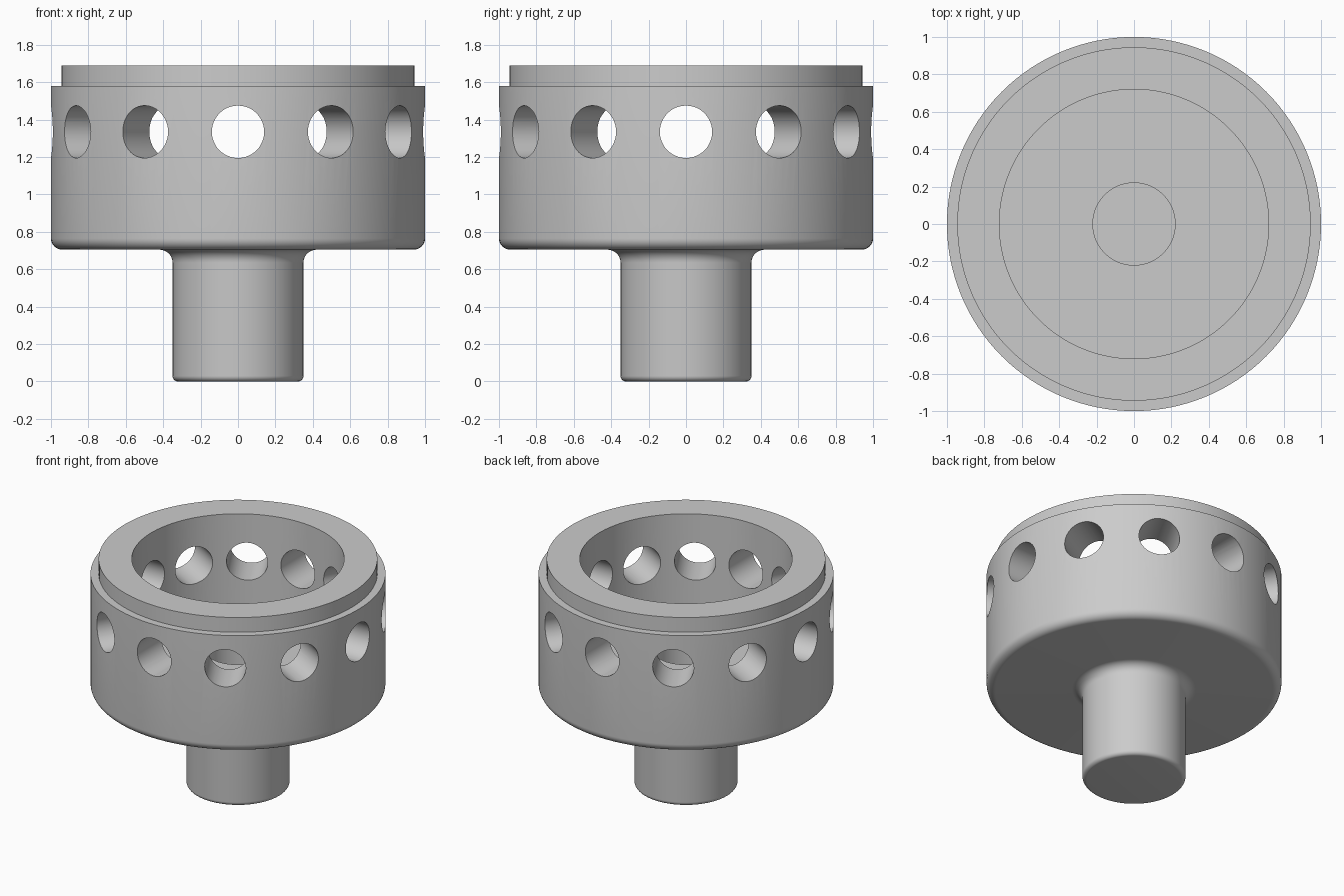
import bpy
import bmesh
from math import sin, cos, pi, radians
from mathutils import Matrix, Vector

SEGMENTS = 128
HOLES = 12
HOLE_Z = 1.335
HOLE_RADIUS = 0.14

cube = bpy.data.objects.get("Cube")
if cube:
    bpy.data.objects.remove(cube)


def arc(cx, cz, radius, start, end, steps=8):
    """Points of a fillet in the profile plane, angles in degrees."""
    angles = [radians(start + (end - start) * i / steps) for i in range(steps + 1)]
    return [(cx + radius * cos(a), cz + radius * sin(a)) for a in angles]


def add_object(name, bm):
    mesh = bpy.data.meshes.new(name)
    bm.to_mesh(mesh)
    bm.free()
    obj = bpy.data.objects.new(name, mesh)
    bpy.context.collection.objects.link(obj)
    return obj


def lathe(name, profile):
    """Revolve a (radius, height) profile around z."""
    bm = bmesh.new()
    verts = [bm.verts.new((r, 0, z)) for r, z in profile]
    edges = [bm.edges.new(pair) for pair in zip(verts, verts[1:])]
    bmesh.ops.spin(bm, geom=verts + edges, cent=(0, 0, 0), axis=(0, 0, 1),
                   angle=2 * pi, steps=SEGMENTS)
    bmesh.ops.remove_doubles(bm, verts=bm.verts, dist=0.0005)
    bmesh.ops.recalc_face_normals(bm, faces=bm.faces)
    return add_object(name, bm)


# Shank, cup, stepped rim, cavity and central bore as one turned profile
profile = [(0, 0)]
profile += arc(0.32, 0.03, 0.03, -90, 0)        # rounded shank end
profile += arc(0.42, 0.635, 0.07, 180, 90)      # fillet under the cup
profile += arc(0.94, 0.765, 0.06, -90, 0)       # rounded cup base
profile += [(1, 1.58), (0.945, 1.58), (0.945, 1.69), (0.72, 1.69)]
profile += [(0.72, 1.0), (0.22, 1.0), (0.22, 0.14), (0, 0.14)]
body = lathe("turned_cup_body", profile)

# Ring of radial drills
bm = bmesh.new()
for i in range(HOLES):
    turn = Matrix.Rotation(2 * pi * i / HOLES, 4, 'Z')
    place = Matrix.Translation(Vector((0, -0.85, HOLE_Z)))
    lay_down = Matrix.Rotation(pi / 2, 4, 'X')
    bmesh.ops.create_cone(bm, cap_ends=True, segments=48, radius1=HOLE_RADIUS,
                          radius2=HOLE_RADIUS, depth=0.5,
                          matrix=turn @ place @ lay_down)
drills = add_object("hole_drills", bm)
drills.hide_render = True

# Cut the holes through the cup wall
cut = body.modifiers.new("side_holes", 'BOOLEAN')
cut.operation = 'DIFFERENCE'
cut.solver = 'EXACT'
cut.object = drills
bpy.ops.object.select_all(action='DESELECT')
bpy.context.view_layer.objects.active = body
body.select_set(True)
bpy.ops.object.modifier_apply(modifier=cut.name)
bpy.data.objects.remove(drills)

# Plain grey metal
grey = bpy.data.materials.new("plain_grey")
grey.use_nodes = True
colour = (0.6, 0.6, 0.6, 1)
grey.diffuse_color = colour
grey.node_tree.nodes["Principled BSDF"].inputs["Base Color"].default_value = colour
body.data.materials.clear()
body.data.materials.append(grey)

bpy.ops.object.shade_smooth_by_angle(angle=radians(30))
